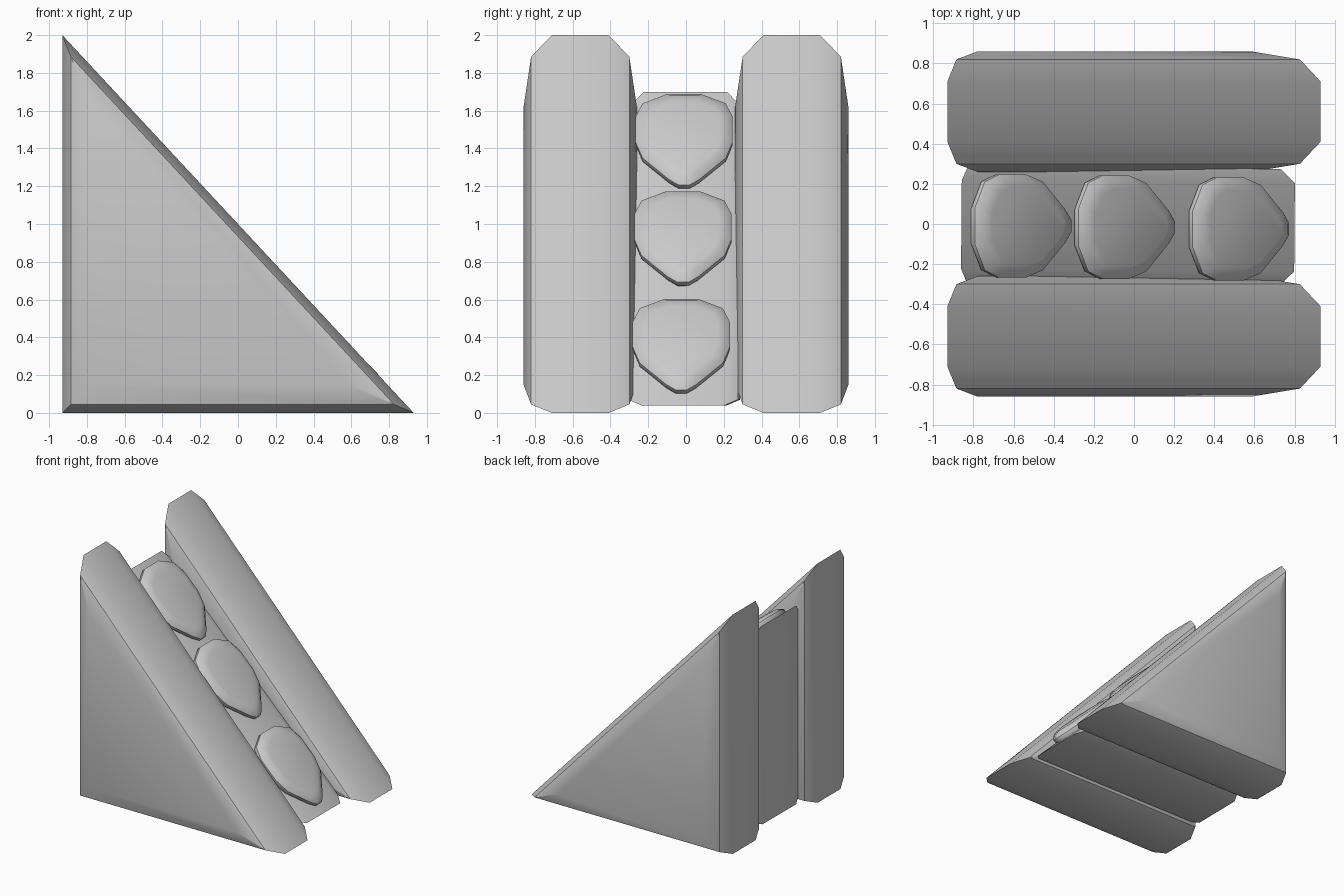
import bpy, bmesh, math
from mathutils import Vector

if "Cube" in bpy.data.objects:
    bpy.data.objects.remove(bpy.data.objects["Cube"])


def loft(name, rings, angle):
    """Skin a stack of equal-length point rings and cap both ends."""
    bm = bmesh.new()
    loops = [[bm.verts.new(p) for p in ring] for ring in rings]
    n = len(loops[0])
    for a, b in zip(loops, loops[1:]):
        for i in range(n):
            j = (i + 1) % n
            bm.faces.new((a[i], a[j], b[j], b[i]))
    bm.faces.new(loops[0])
    bm.faces.new(loops[-1])
    bmesh.ops.recalc_face_normals(bm, faces=bm.faces)
    mesh = bpy.data.meshes.new(name)
    bm.to_mesh(mesh)
    bm.free()
    ob = bpy.data.objects.new(name, mesh)
    bpy.context.collection.objects.link(ob)
    bpy.ops.object.select_all(action='DESELECT')
    ob.select_set(True)
    bpy.context.view_layer.objects.active = ob
    bpy.ops.object.shade_smooth_by_angle(angle=math.radians(angle))
    return ob


def inset_triangle(tri, d, y):
    """Triangle in the xz plane with every side moved inward by d."""
    a, b, c = (Vector(p) for p in tri)
    la, lb, lc = (b - c).length, (c - a).length, (a - b).length
    per = la + lb + lc
    centre = (a * la + b * lb + c * lc) / per
    u, v = b - a, c - a
    radius = abs(u.x * v.y - u.y * v.x) / per
    pts = [p.lerp(centre, d / radius) for p in (a, b, c)]
    return [(p.x, y, p.y) for p in pts]


def slice_prism(name, tri, y0, steps):
    """Triangular slice; steps are (half width, inset) from the middle outward."""
    prof = [(-w, d) for w, d in reversed(steps)] + list(steps)
    return loft(name, [inset_triangle(tri, d, y0 + w) for w, d in prof], 35)


# Two bread slices
bread = [(-0.93, 0), (0.93, 0), (-0.93, 2.0)]
for side, y in (("front", -0.56), ("back", 0.56)):
    slice_prism("bread_" + side, bread, y, [(0.15, 0), (0.26, 0.045), (0.30, 0.15)])

# Filling slab, set back from the bread and slightly turned
filling = slice_prism("filling", [(-0.86, 0.04), (0.80, 0.04), (-0.86, 1.70)],
                      0, [(0.22, 0), (0.29, 0.03)])
filling.rotation_euler.z = -0.008
filling.location.y = -0.01

# Topping pieces: (down slope, across) outline, stacked along the slope normal
half = [(0.34, 0.03), (0.30, 0.08), (0.14, 0.22), (0.02, 0.257),
        (-0.17, 0.257), (-0.27, 0.22), (-0.34, 0.09)]
outline = half + [(u, -v) for u, v in reversed(half)]
layers = [(0.85, -0.06), (1.0, 0.0), (1.0, 0.025), (0.90, 0.05), (0.74, 0.062)]
s = math.sqrt(0.5)
for i, (x, y) in enumerate([(-0.57, -0.01), (-0.055, -0.016), (0.515, -0.025)]):
    z = 0.86 - x
    rings = [[(x + s * (u * k + n), y + v * k, z + s * (n - u * k))
              for u, v in outline] for k, n in layers]
    loft("topping_%d" % (i + 1), rings, 45)
